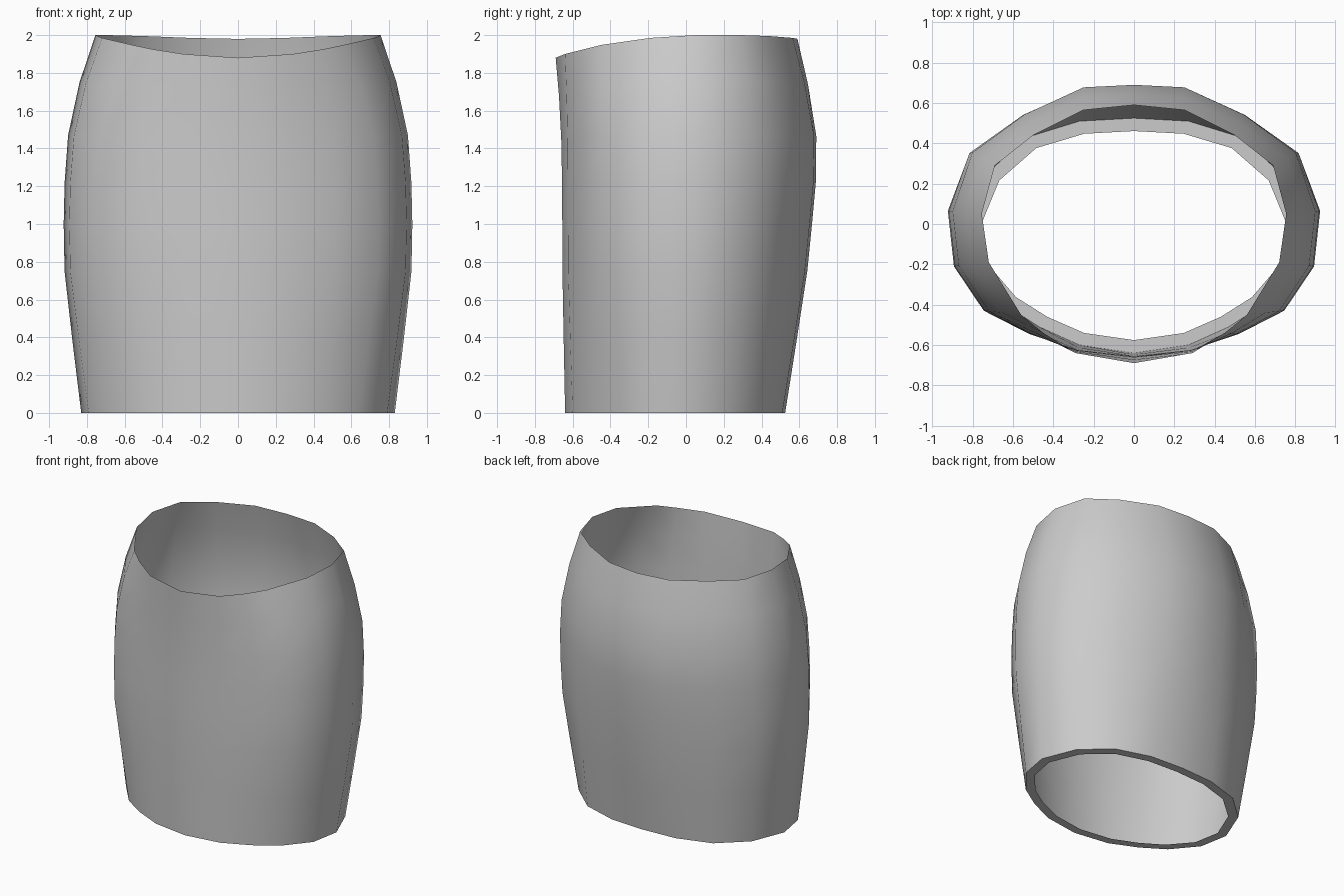
import bpy, bmesh, math

if "Cube" in bpy.data.objects:
    bpy.data.objects.remove(bpy.data.objects["Cube"])

# Half cross-sections, running from front centre round the right side to back centre
BOTTOM = [(0, -.64), (.27, -.60), (.47, -.51), (.64, -.40), (.79, -.22),
          (.83, .0), (.73, .25), (.53, .43), (.27, .51), (0, .525)]
HIP = [(0, -.655), (.28, -.625), (.52, -.545), (.745, -.43), (.893, -.21),
       (.923, .065), (.82, .355), (.55, .545), (.25, .68), (0, .692)]
WAIST = [(0, -.69), (.29, -.64), (.45, -.54), (.56, -.45), (.72, -.19),
         (.755, .05), (.69, .29), (.50, .44), (.25, .565), (0, .59)]
WAIST_Z = [1.88, 1.90, 1.925, 1.948, 1.985, 2.0, 2.0, 1.995, 1.985, 1.98]

# Height, section blend for sides and front, section blend for the back depth
# (0 = bottom, 1 = hip, 2 = waist)
LEVELS = [(0, 0, 0), (.38, .5, .36), (.75, .95, .7), (1.0, 1, .85),
          (1.22, 1.03, .97), (1.47, 1.14, 1.02), (1.75, 1.5, 1.45), (2, 2, 2)]


def blend(i, axis, t):
    a, b = (BOTTOM, HIP) if t <= 1 else (HIP, WAIST)
    f = t if t <= 1 else t - 1
    return a[i][axis] * (1 - f) + b[i][axis] * f


def full_ring(half):
    return half + [(-x, y, z) for x, y, z in reversed(half[1:-1])]


def section(z, ts, tb):
    half = []
    for i in range(len(HIP)):
        y = blend(i, 1, tb if HIP[i][1] > .1 else ts)
        dip = (2 - WAIST_Z[i]) * (z / 2) ** 4
        half.append((blend(i, 0, ts), y, z - dip))
    return full_ring(half)


bm = bmesh.new()
rings = [[bm.verts.new(p) for p in section(*lv)] for lv in LEVELS]

# Hem turned inward at the bottom
hem = [bm.verts.new((v.co.x * .915, (v.co.y + .0575) * .89 - .0575, 0))
       for v in rings[0]]
rings.insert(0, hem)

# Skin between neighbouring rings, waist left open
n = len(hem)
for low, high in zip(rings, rings[1:]):
    for i in range(n):
        j = (i + 1) % n
        bm.faces.new((low[i], low[j], high[j], high[i]))

mesh = bpy.data.meshes.new("skirt")
bm.to_mesh(mesh)
bm.free()
skirt = bpy.data.objects.new("skirt", mesh)
bpy.context.collection.objects.link(skirt)

# Plain grey cloth
cloth = bpy.data.materials.new("grey cloth")
cloth.diffuse_color = (.6, .6, .6, 1)
cloth.use_nodes = True
cloth.node_tree.nodes["Principled BSDF"].inputs["Base Color"].default_value = cloth.diffuse_color
mesh.materials.append(cloth)

bpy.context.view_layer.objects.active = skirt
skirt.select_set(True)
bpy.ops.object.shade_smooth_by_angle(angle=math.radians(60))
